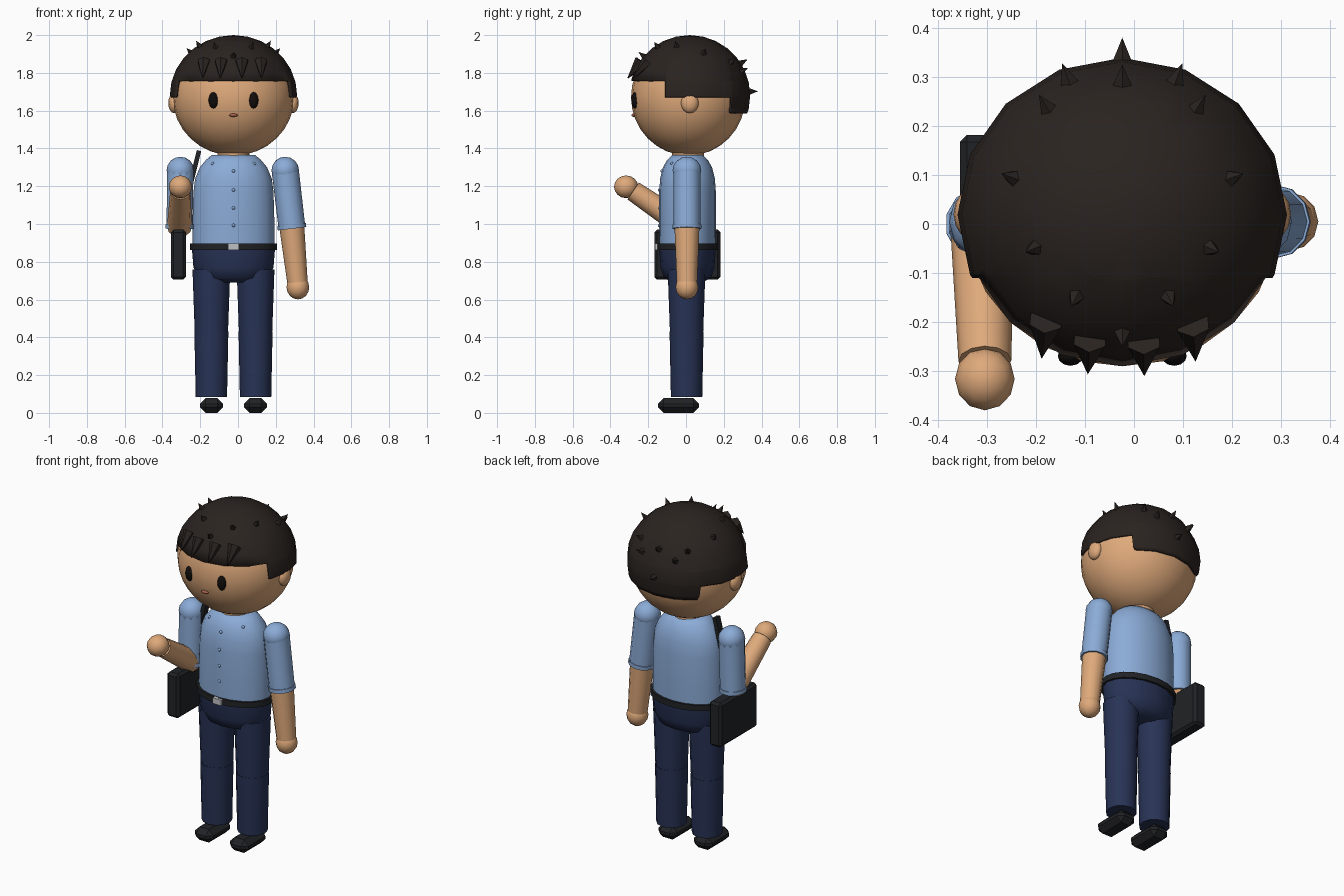
import bpy, bmesh, math
from mathutils import Vector, Matrix

if "Cube" in bpy.data.objects:
    bpy.data.objects.remove(bpy.data.objects["Cube"])

CX = -0.024  # body centre line


def mat(name, r, g, b):
    m = bpy.data.materials.new(name)
    lin = [(c / 255) ** 2.2 for c in (r, g, b)]
    m.diffuse_color = (*lin, 1)
    m.use_nodes = True
    m.node_tree.nodes["Principled BSDF"].inputs["Base Color"].default_value = m.diffuse_color
    return m


SKIN = mat("skin", 222, 168, 122)
HAIR = mat("hair", 46, 40, 37)
SHIRT = mat("shirt", 138, 170, 214)
PANTS = mat("pants", 44, 54, 86)
BLACK = mat("black", 38, 39, 42)
EYE = mat("eye", 24, 20, 20)
LIP = mat("lip", 160, 95, 75)
STEEL = mat("steel", 190, 192, 196)


def finish(name, bm, material, angle=40):
    bmesh.ops.recalc_face_normals(bm, faces=bm.faces)
    me = bpy.data.meshes.new(name)
    bm.to_mesh(me)
    bm.free()
    me.materials.append(material)
    me.shade_smooth()
    me.set_sharp_from_angle(angle=math.radians(angle))
    ob = bpy.data.objects.new(name, me)
    bpy.context.collection.objects.link(ob)
    return ob


def sphere_bm(c, r, segs, rings):
    bm = bmesh.new()
    m = Matrix.Translation(c) @ Matrix.Diagonal((*r, 1))
    bmesh.ops.create_uvsphere(bm, u_segments=segs, v_segments=rings, radius=1, matrix=m)
    return bm


def ball(name, c, r, material, segs=12, rings=8):
    return finish(name, sphere_bm(c, r, segs, rings), material, 60)


def tube(name, a, b, r1, r2, material, segs=12):
    a, b = Vector(a), Vector(b)
    d = b - a
    bm = bmesh.new()
    m = Matrix.Translation((a + b) / 2) @ d.to_track_quat('Z', 'Y').to_matrix().to_4x4()
    bmesh.ops.create_cone(bm, cap_ends=True, segments=segs, radius1=r1, radius2=r2,
                          depth=d.length, matrix=m)
    return finish(name, bm, material)


def box(name, c, size, bevel, material, segs=1):
    bm = bmesh.new()
    bmesh.ops.create_cube(bm, size=1, matrix=Matrix.Translation(c) @ Matrix.Diagonal((*size, 1)))
    if bevel:
        bmesh.ops.bevel(bm, geom=bm.edges[:], offset=bevel, segments=segs, affect='EDGES', profile=0.5)
    return finish(name, bm, material, 30)


def loft(name, cx, cy, profile, material, segs=16):
    # elliptical rings (z, rx, ry) joined upward and capped
    bm = bmesh.new()
    rings = []
    for z, rx, ry in profile:
        rings.append([bm.verts.new((cx + rx * math.cos(2 * math.pi * i / segs),
                                    cy + ry * math.sin(2 * math.pi * i / segs), z))
                      for i in range(segs)])
    for lo, hi in zip(rings, rings[1:]):
        for i in range(segs):
            j = (i + 1) % segs
            bm.faces.new((lo[i], lo[j], hi[j], hi[i]))
    bm.faces.new(rings[0])
    bm.faces.new(rings[-1])
    return finish(name, bm, material, 50)


# head, ears and face
ball("head", (CX, 0.012, 1.672), (0.322, 0.303, 0.31), SKIN, 24, 16)
for s in (-1, 1):
    ball("ear", (CX + s * 0.315, 0.02, 1.64), (0.03, 0.047, 0.053), SKIN)
    ball("eye", (CX + s * 0.106, -0.27, 1.655), (0.026, 0.02, 0.043), EYE)
ball("mouth", (CX, -0.277, 1.576), (0.023, 0.012, 0.009), LIP)
tube("neck", (CX, 0.01, 1.33), (CX, 0.01, 1.42), 0.085, 0.085, SKIN, 16)

# hair cap with stepped hairline
HC, HR = Vector((CX, 0.019, 1.68)), Vector((0.337, 0.321, 0.32))
bm = sphere_bm(HC, HR, 16, 14)
for co, no in (((0, 0, 1.76), (0, 0, 1)), ((0, 0, 1.67), (0, 0, 1)), ((0, 0, 1.585), (0, 0, 1)),
               ((0, -0.11, 0), (0, 1, 0)), ((0, 0.24, 0), (0, 1, 0))):
    bmesh.ops.bisect_plane(bm, geom=bm.verts[:] + bm.edges[:] + bm.faces[:], plane_co=co, plane_no=no)


def hairline(y):
    return 1.76 if y < -0.11 else 1.67 if y < 0.24 else 1.585


low = []
for f in bm.faces:
    c = f.calc_center_median()
    if c.z < hairline(c.y):
        low.append(f)
bmesh.ops.delete(bm, geom=low, context='FACES')
hair = finish("hair_cap", bm, HAIR, 50)
sol = hair.modifiers.new("thickness", 'SOLIDIFY')
sol.thickness, sol.offset = 0.015, -1


def hair_y(x, z):
    k = 1 - ((x - HC.x) / HR.x) ** 2 - ((z - HC.z) / HR.z) ** 2
    return HR.y * math.sqrt(max(k, 0))


# fringe spikes pointing down
for x in (-0.18, -0.09, 0.02, 0.12):
    tube("fringe_spike", (x, HC.y - hair_y(x, 1.86) + 0.005, 1.86),
         (x * 1.05, HC.y - hair_y(x, 1.77) - 0.025, 1.77), 0.037, 0.0, HAIR, 6)

# small spikes standing off the hair: (offset from centre, y, z or None for on top)
for dx, ys in ((0, (-0.225,)), (0.095, (-0.15,)), (0.18, (-0.05,)), (0.225, (0.095,)), (0.155, (0.24,))):
    for s in ((-1, 1) if dx else (1,)):
        for y in ys:
            k = 1 - (dx / HR.x) ** 2 - ((y - HC.y) / HR.y) ** 2
            p = Vector((s * dx, y - HC.y, HR.z * math.sqrt(k)))
            n = Vector([p[i] / HR[i] ** 2 for i in range(3)]).normalized()
            tube("hair_spike", HC + p - n * 0.008, HC + p + n * 0.035, 0.019, 0.0, HAIR, 5)
for dx, z in ((-0.11, 1.81), (0.11, 1.81), (0, 1.85), (0, 1.70)):
    p = Vector((dx, hair_y(CX + dx, z), z - HC.z))
    n = Vector([p[i] / HR[i] ** 2 for i in range(3)]).normalized()
    tube("back_spike", HC + p - n * 0.012, HC + p + n * 0.042, 0.023, 0.0, HAIR, 5)

# shirt
loft("shirt_body", CX, 0.008, [(0.87, 0.217, 0.148), (1.0, 0.217, 0.15), (1.17, 0.212, 0.15),
                               (1.24, 0.203, 0.145), (1.30, 0.178, 0.13), (1.34, 0.145, 0.107),
                               (1.365, 0.115, 0.08)], SHIRT, 20)
for z in (0.993, 1.085, 1.18, 1.28):
    ball("button", (CX, -0.14 if z < 1.25 else -0.127, z), (0.009, 0.009, 0.009), SHIRT, 8, 6)
for s in (-1, 1):
    ball("pocket_button", (CX + s * 0.111, -0.075, 1.32), (0.009, 0.009, 0.009), SHIRT, 8, 6)

# belt and hips
loft("belt", CX, 0.008, [(0.862, 0.23, 0.162), (0.896, 0.23, 0.162)], BLACK, 20)
box("belt_buckle", (CX, -0.155, 0.879), (0.056, 0.02, 0.034), 0, STEEL)
loft("hips", CX, 0.008, [(0.69, 0.115, 0.075), (0.715, 0.18, 0.125), (0.77, 0.212, 0.143),
                         (0.87, 0.22, 0.15)], PANTS, 16)

# legs and shoes
for s in (-1, 1):
    x = CX + s * 0.117
    tube("upper_leg", (x, 0.003, 0.425), (x, 0.003, 0.76), 0.088, 0.1, PANTS)
    tube("lower_leg", (x, 0.003, 0.085), (x, 0.003, 0.43), 0.083, 0.09, PANTS)
    box("shoe", (CX + s * 0.116, -0.04, 0.039), (0.122, 0.217, 0.078), 0.03, BLACK)


# arms: shoulder, sleeve, cuff, forearm, hand
def arm(side, shoulder, elbow, wrist, hand, hand_r):
    sh, el = Vector(shoulder), Vector(elbow)
    ball(side + "_shoulder", sh, (0.073, 0.076, 0.072), SHIRT)
    tube(side + "_sleeve", sh, el, 0.072, 0.071, SHIRT)
    d = (el - sh).normalized()
    tube(side + "_cuff", el - d * 0.012, el + d * 0.01, 0.076, 0.076, SHIRT)
    tube(side + "_forearm", el, wrist, 0.066, 0.054, SKIN)
    ball(side + "_hand", hand, hand_r, SKIN)


arm("left", (0.25, 0.005, 1.284), (0.285, 0.005, 0.985), (0.315, 0.005, 0.69),
    (0.317, 0.005, 0.665), (0.06, 0.06, 0.064))
arm("right", (-0.305, 0.005, 1.284), (-0.31, 0.0, 0.985), (-0.305, -0.28, 1.175),
    (-0.305, -0.317, 1.197), (0.061, 0.064, 0.06))
ball("bent_elbow", (-0.309, 0.0, 1.0), (0.066, 0.066, 0.066), SKIN)

# side case and its strap
box("side_case", (-0.316, 0.007, 0.838), (0.08, 0.35, 0.264), 0.014, BLACK)
strap = box("case_strap", (0, 0, 0), (0.024, 0.04, 0.46), 0, BLACK)
strap.location = (-0.262, 0.01, 1.165)
strap.rotation_euler = (0, math.radians(14), 0)
